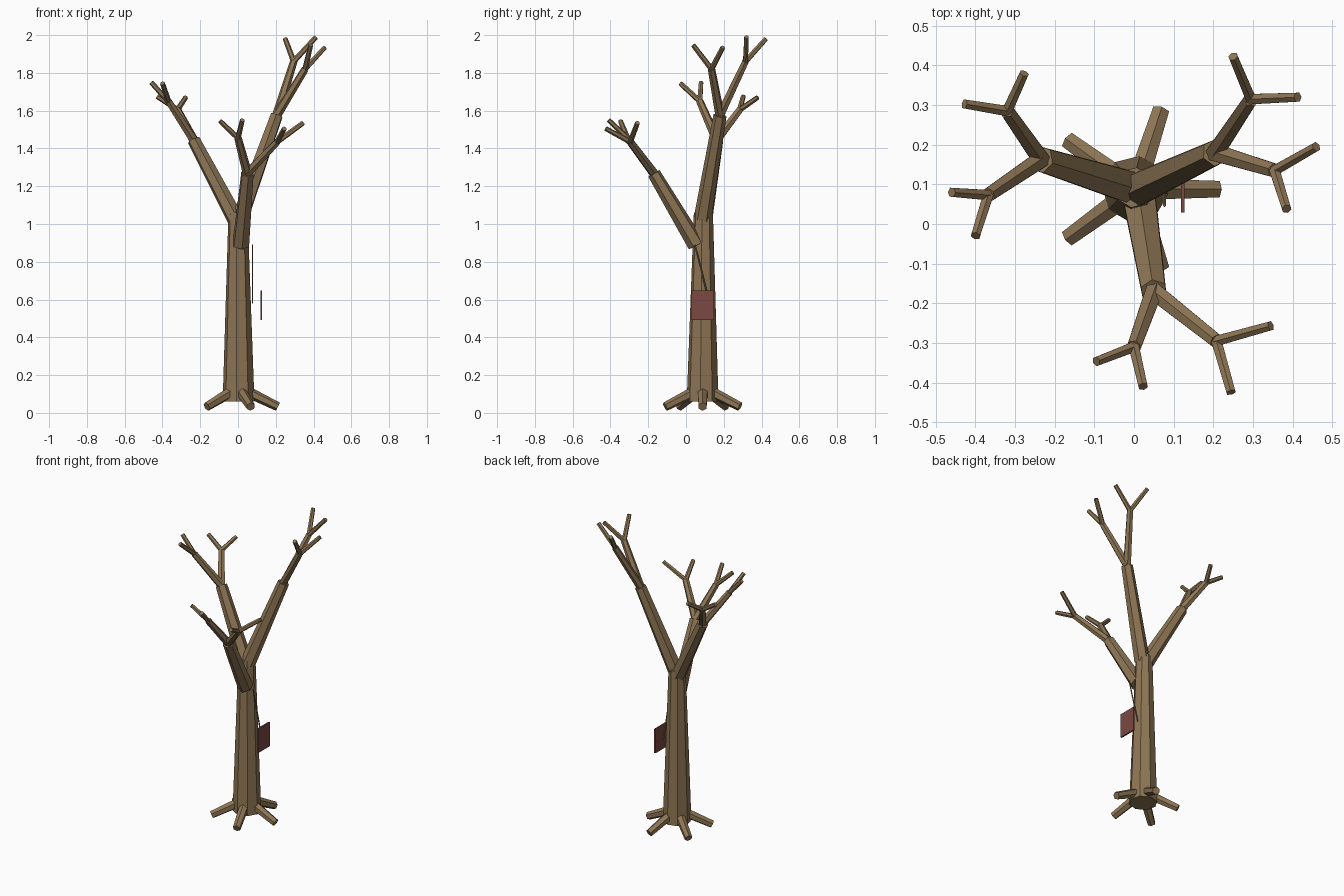
import bpy, bmesh, math
from mathutils import Vector, Matrix

if "Cube" in bpy.data.objects:
    bpy.data.objects.remove(bpy.data.objects["Cube"])


def material(name, rgb):
    m = bpy.data.materials.new(name)
    m.diffuse_color = (*rgb, 1)
    m.use_nodes = True
    m.node_tree.nodes["Principled BSDF"].inputs["Base Color"].default_value = m.diffuse_color
    return m


bark = material("bark", (0.27, 0.18, 0.09))
red = material("faded_red", (0.2, 0.065, 0.054))
dark = material("dark_rope", (0.05, 0.035, 0.025))


def finish(name, bm, mat):
    me = bpy.data.meshes.new(name)
    bm.to_mesh(me)
    bm.free()
    me.materials.append(mat)
    ob = bpy.data.objects.new(name, me)
    bpy.context.collection.objects.link(ob)
    return ob


def limb(name, a, b, r1, r2, sides=6, mat=bark):
    """Tapered flat-sided limb from point a to point b."""
    a, b = Vector(a), Vector(b)
    d = b - a
    bm = bmesh.new()
    place = (Matrix.Translation((a + b) / 2)
             @ d.to_track_quat('Z', 'Y').to_matrix().to_4x4())
    bmesh.ops.create_cone(bm, cap_ends=True, segments=sides, radius1=r1,
                          radius2=r2, depth=d.length, matrix=place)
    return finish(name, bm, mat)


# Trunk
CY = 0.088
limb("trunk", (0.003, CY, 0.06), (0, 0.092, 1.06), 0.085, 0.051, 8)

# Five roots splayed evenly around the base
for i in range(5):
    t = math.radians(72 * i)
    c, s = math.cos(t), math.sin(t)
    limb(f"root_{i + 1}", (0.003 + 0.04 * c, CY + 0.04 * s, 0.115),
         (0.003 + 0.208 * c, CY + 0.208 * s, 0.033), 0.03, 0.024)

# Branches: base, end, then each fork joint with its two twig tips
branches = {
    "right": ((0.01, 0.088, 1.03), (0.205, 0.18, 1.575), [
        ((0.295, 0.315, 1.86), [(0.25, 0.423, 1.98), (0.413, 0.32, 1.99)]),
        ((0.355, 0.135, 1.82), [(0.46, 0.195, 1.935), (0.385, 0.038, 1.947)])]),
    "left": ((0.0, 0.09, 1.0), (-0.235, 0.163, 1.445), [
        ((-0.32, 0.285, 1.605), [(-0.277, 0.38, 1.67), (-0.428, 0.303, 1.675)]),
        ((-0.368, 0.073, 1.65), [(-0.46, 0.08, 1.75), (-0.4, -0.03, 1.745)])]),
    "front": ((0.015, 0.055, 0.89), (0.05, -0.17, 1.268), [
        ((0.0, -0.31, 1.455), [(-0.095, -0.347, 1.545), (0.023, -0.41, 1.55)]),
        ((0.208, -0.295, 1.435), [(0.245, -0.425, 1.505), (0.345, -0.257, 1.535)])]),
}
for side, (base, end, forks) in branches.items():
    limb(f"{side}_branch", base, end, 0.047, 0.035)
    for j, (joint, tips) in enumerate(forks, 1):
        limb(f"{side}_fork_{j}", end, joint, 0.025, 0.02)
        for k, tip in enumerate(tips, 1):
            limb(f"{side}_twig_{j}_{k}", joint, tip, 0.015, 0.013)

# Thin rope hanging beside the trunk
limb("rope", (0.077, 0.047, 0.89), (0.077, 0.125, 0.58), 0.004, 0.004)

# Hanging board
bm = bmesh.new()
bmesh.ops.create_cube(bm, size=1, matrix=Matrix.Translation((0.123, 0.088, 0.57))
                      @ Matrix.Diagonal((0.01, 0.118, 0.158, 1)))
finish("hanging_board", bm, red)
